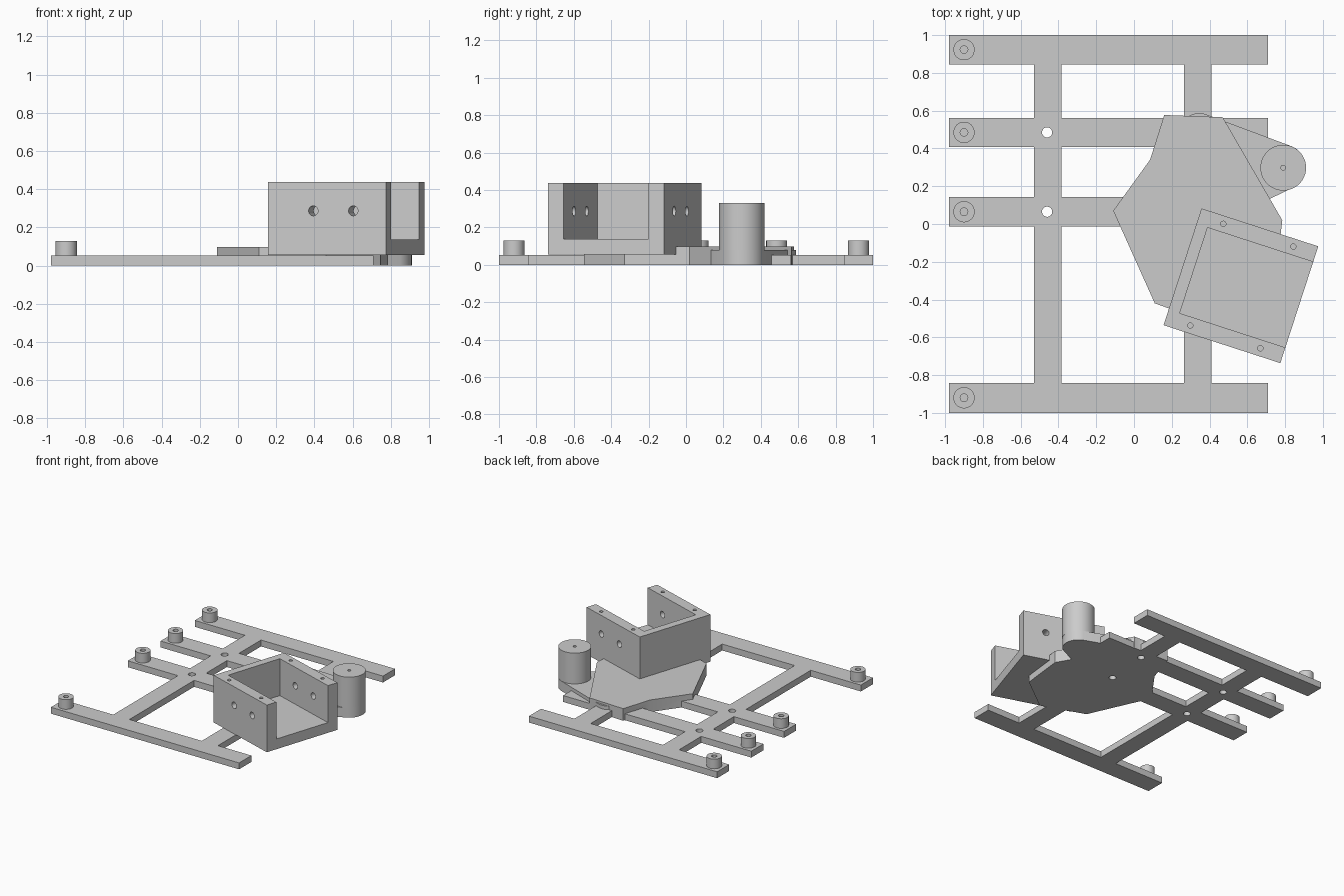
import bpy, bmesh
from math import radians, cos, sin, tau
from mathutils import Matrix, Vector

cube = bpy.data.objects.get("Cube")
if cube:
    bpy.data.objects.remove(cube)

grey = bpy.data.materials.new("plain_grey")
grey.use_nodes = True
colour = (0.6, 0.6, 0.6, 1)
grey.diffuse_color = colour
grey.node_tree.nodes["Principled BSDF"].inputs["Base Color"].default_value = colour


def finish(name, bm):
    bmesh.ops.recalc_face_normals(bm, faces=bm.faces)
    mesh = bpy.data.meshes.new(name)
    bm.to_mesh(mesh)
    bm.free()
    mesh.materials.append(grey)
    obj = bpy.data.objects.new(name, mesh)
    bpy.context.collection.objects.link(obj)
    return obj


def prism(name, outline, z0, z1):
    bm = bmesh.new()
    face = bm.faces.new([bm.verts.new((x, y, z0)) for x, y in outline])
    top = bmesh.ops.extrude_face_region(bm, geom=[face])
    verts = [v for v in top["geom"] if isinstance(v, bmesh.types.BMVert)]
    bmesh.ops.translate(bm, verts=verts, vec=(0, 0, z1 - z0))
    return finish(name, bm)


def box(name, x0, x1, y0, y1, z0, z1):
    return prism(name, [(x0, y0), (x1, y0), (x1, y1), (x0, y1)], z0, z1)


def ring(x, y, r, n=48):
    return [(x + r * cos(tau * i / n), y + r * sin(tau * i / n)) for i in range(n)]


def cylinder(name, x, y, r, z0, z1):
    return prism(name, ring(x, y, r), z0, z1)


def combine(target, other, operation):
    # Bake one boolean into the target and discard the helper
    other.hide_render = True
    mod = target.modifiers.new("bool", "BOOLEAN")
    mod.operation, mod.solver, mod.object = operation, "EXACT", other
    graph = bpy.context.evaluated_depsgraph_get()
    baked = bpy.data.meshes.new_from_object(target.evaluated_get(graph))
    target.modifiers.clear()
    target.data = baked
    bpy.data.objects.remove(other)


def smooth(obj):
    bpy.ops.object.select_all(action="DESELECT")
    obj.select_set(True)
    bpy.context.view_layer.objects.active = obj
    bpy.ops.object.shade_smooth_by_angle(angle=radians(30))


# Flat frame: four long arms and two cross bars
THICK = 0.052
frame = box("base_frame", -0.98, 0.71, 0.845, 1, 0, THICK)
for x0, x1, y0, y1 in [(-0.98, 0.71, -1, -0.843),
                       (-0.53, -0.385, -0.9, 0.9),
                       (0.265, 0.41, -0.9, 0.9),
                       (-0.98, 0.71, 0.407, 0.562),
                       (-0.98, 0.2, -0.013, 0.142)]:
    combine(frame, box("bar", x0, x1, y0, y1, 0, THICK), "UNION")

# Motor bracket: hull around the lug, the motor seat and the pivot
bm = bmesh.new()
for x, y, r in [(0.345, 0.487, 0.1), (0.79, 0.3, 0.12), (0.31, 0.12, 0.165)]:
    for px, py in ring(x, y, r):
        for z in (0, 0.08):
            bm.verts.new((px, py, z))
hull = bmesh.ops.convex_hull(bm, input=bm.verts)
spare = {g for g in hull["geom_interior"] if isinstance(g, bmesh.types.BMVert)}
bmesh.ops.delete(bm, geom=list(spare), context="VERTS")
bmesh.ops.dissolve_limit(bm, angle_limit=radians(1), verts=bm.verts, edges=bm.edges)
combine(frame, finish("motor_bracket", bm), "UNION")

# Raised polygonal plate
plate = [(0.16, 0.577), (0.47, 0.565), (0.785, 0.02), (0.745, -0.33),
         (0.46, -0.545), (0.11, -0.42), (-0.11, 0.07), (0.085, 0.34)]
combine(frame, prism("plate", plate, 0, 0.098), "UNION")

# Through holes in the frame, blind holes under the plate
for x, y, z1 in [(-0.46, 0.485, 0.2), (-0.46, 0.065, 0.2),
                 (0.34, 0.487, 0.06), (0.31, 0.12, 0.06)]:
    combine(frame, cylinder("hole", x, y, 0.027, -0.1, z1), "DIFFERENCE")
smooth(frame)

# Hollow posts at the arm ends
for i, y in enumerate((0.923, 0.485, 0.065, -0.92)):
    post = cylinder(f"post_{i + 1}", -0.9, y, 0.056, THICK, 0.13)
    combine(post, cylinder("bore", -0.9, y, 0.02, 0.06, 0.2), "DIFFERENCE")
    smooth(post)

# Motor with a small bore on top
motor = cylinder("motor", 0.79, 0.298, 0.121, 0.08, 0.33)
combine(motor, cylinder("bore", 0.79, 0.298, 0.013, 0.25, 0.4), "DIFFERENCE")
smooth(motor)

# Open tray, built about its own centre and then turned
H, LOW, TOP = 0.325, 0.055, 0.438
tray = box("tray", -H, H, -H, H, LOW, TOP)
combine(tray, box("hollow", 0.062 - H, 1, 0.087 - H, H - 0.087, 0.138, 1), "DIFFERENCE")

# Screw holes down into the wall tops
for u in (-0.19, 0.2):
    for v in (-0.283, 0.283):
        combine(tray, cylinder("hole", u, v, 0.014, 0.36, 0.6), "DIFFERENCE")

# Round holes across both end walls
for u in (-0.075, 0.145):
    drill = cylinder("drill", 0, 0, 0.026, -1, 1)
    drill.data.transform(Matrix.Translation((u, 0, 0.287)) @ Matrix.Rotation(radians(90), 4, "X"))
    combine(tray, drill, "DIFFERENCE")
tray.data.transform(Matrix.Translation(Vector((0.566, -0.327, 0))) @ Matrix.Rotation(radians(-18), 4, "Z"))
smooth(tray)
